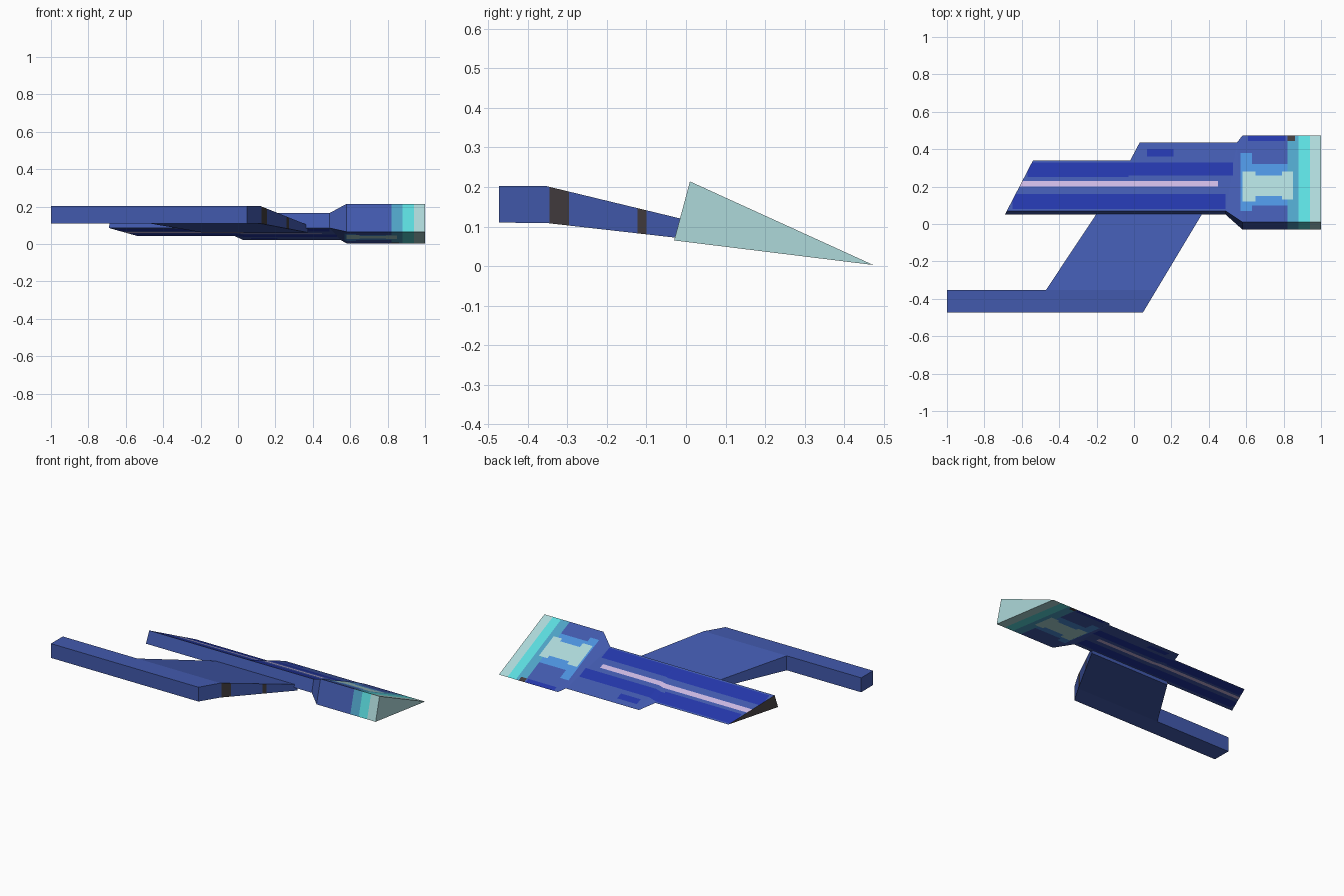
import bpy, bmesh

if "Cube" in bpy.data.objects:
    bpy.data.objects.remove(bpy.data.objects["Cube"])

def lin(c):
    c /= 255
    return c / 12.92 if c <= 0.04045 else ((c + 0.055) / 1.055) ** 2.4

PALETTE = [("hull_blue", (66, 90, 174)), ("deep_blue", (36, 55, 170)),
           ("stripe_lilac", (204, 184, 226)), ("sky_blue", (76, 146, 222)),
           ("pale_teal", (174, 217, 218)), ("mid_teal", (80, 164, 200)),
           ("bright_cyan", (92, 222, 224)), ("dark_brown", (66, 60, 62))]
BLUE, DEEP, LILAC, SKY, PALE, TEAL, CYAN, BROWN = range(8)
MATS = []
for name, rgb in PALETTE:
    m = bpy.data.materials.new(name)
    m.diffuse_color = (*[lin(c) for c in rgb], 1)
    m.use_nodes = True
    m.node_tree.nodes["Principled BSDF"].inputs["Base Color"].default_value = m.diffuse_color
    MATS.append(m)


def loft(sections):
    """Closed solid through matching rings of points."""
    bm = bmesh.new()
    rings = [[bm.verts.new(p) for p in s] for s in sections]
    n = len(rings[0])
    for a, b in zip(rings, rings[1:]):
        for i in range(n):
            j = (i + 1) % n
            bm.faces.new((a[i], a[j], b[j], b[i]))
    bm.faces.new(rings[0])
    bm.faces.new(rings[-1])
    return bm


def cut(bm, axis, values):
    no = [0, 0, 0]
    no[axis] = 1
    for v in sorted(set(values)):
        bmesh.ops.bisect_plane(bm, geom=bm.verts[:] + bm.edges[:] + bm.faces[:],
                               plane_co=[v * k for k in no], plane_no=no, dist=1e-5)


def finish(bm, name, rule):
    bmesh.ops.recalc_face_normals(bm, faces=bm.faces[:])
    bm.normal_update()
    for f in bm.faces:
        f.material_index = rule(f.calc_center_median(), f.normal)
    me = bpy.data.meshes.new(name)
    bm.to_mesh(me)
    bm.free()
    for m in MATS:
        me.materials.append(m)
    ob = bpy.data.objects.new(name, me)
    bpy.context.collection.objects.link(ob)


# Hull: three-sided section (lower edge, ridge, thin outer edge)
def nose(x):
    return [(x, -0.03, 0.065), (x, 0.01, 0.214), (x, 0.473, 0.003)]

def body(xa, xb, xc, yc, zc):
    return [(xa, 0.05, 0.085), (xb, 0.07, 0.165), (xc, yc, zc)]

hull = loft([nose(1.0), nose(0.58),
             body(0.49, 0.49, 0.55, 0.435, 0.02),
             body(0.03, 0.03, 0.03, 0.435, 0.02),
             body(-0.02, -0.02, -0.02, 0.34, 0.043),
             body(-0.69, -0.68, -0.54, 0.34, 0.043)])
bmesh.ops.triangulate(hull, faces=hull.faces[:])

# Painted panels as x0, x1, y0, y1, colour; later ones lie on top
PANELS = [(-0.65, -0.03, 0.08, 0.16, DEEP), (-0.57, -0.03, 0.25, 0.33, DEEP),
          (-0.03, 0.49, 0.08, 0.16, DEEP), (-0.03, 0.53, 0.26, 0.33, DEEP),
          (0.07, 0.21, 0.36, 0.40, DEEP), (0.61, 0.81, 0.445, 0.48, DEEP),
          (0.57, 0.63, 0.07, 0.38, SKY), (0.63, 0.85, 0.10, 0.32, SKY),
          (0.58, 0.65, 0.12, 0.28, PALE), (0.65, 0.79, 0.15, 0.26, PALE),
          (-0.62, 0.45, 0.20, 0.23, LILAC),
          (0.82, 0.88, -0.1, 0.5, TEAL), (0.79, 0.85, 0.13, 0.28, PALE),
          (0.82, 0.86, 0.445, 0.48, BROWN),
          (0.88, 0.94, -0.1, 0.5, CYAN), (0.94, 1.1, -0.1, 0.5, PALE)]
cut(hull, 0, [v for p in PANELS for v in p[:2]])
cut(hull, 1, [v for p in PANELS for v in p[2:4]])

def hull_rule(c, n):
    if n.x < -0.6 and c.x < -0.5:
        return BROWN
    col = BLUE
    for x0, x1, y0, y1, m in PANELS:
        if x0 < c.x < x1 and y0 < c.y < y1:
            col = m
    return col

finish(hull, "hull", hull_rule)


# Swept wing tapering into the hull; the outer pod shares its leading edge
def lead(y):
    return 0.05 + (y + 0.47) * 0.6

def section(y, x_back, z0, z1):
    return [(x_back, y, z0), (lead(y), y, z0), (lead(y), y, z1), (x_back, y, z1)]

wing = loft([section(-0.352, -0.47, 0.109, 0.202),
             section(0.07, -0.19, 0.061, 0.1)])
BANDS = [(-0.345, -0.295), (-0.122, -0.1)]
cut(wing, 1, [v for b in BANDS for v in b])
finish(wing, "wing", lambda c, n: BROWN if n.x > 0.5 and any(
    a < c.y < b for a, b in BANDS) else BLUE)

pod = loft([section(-0.472, -1.0, 0.11, 0.202), section(-0.352, -1.0, 0.109, 0.202)])
finish(pod, "outer_pod", lambda c, n: BLUE)
